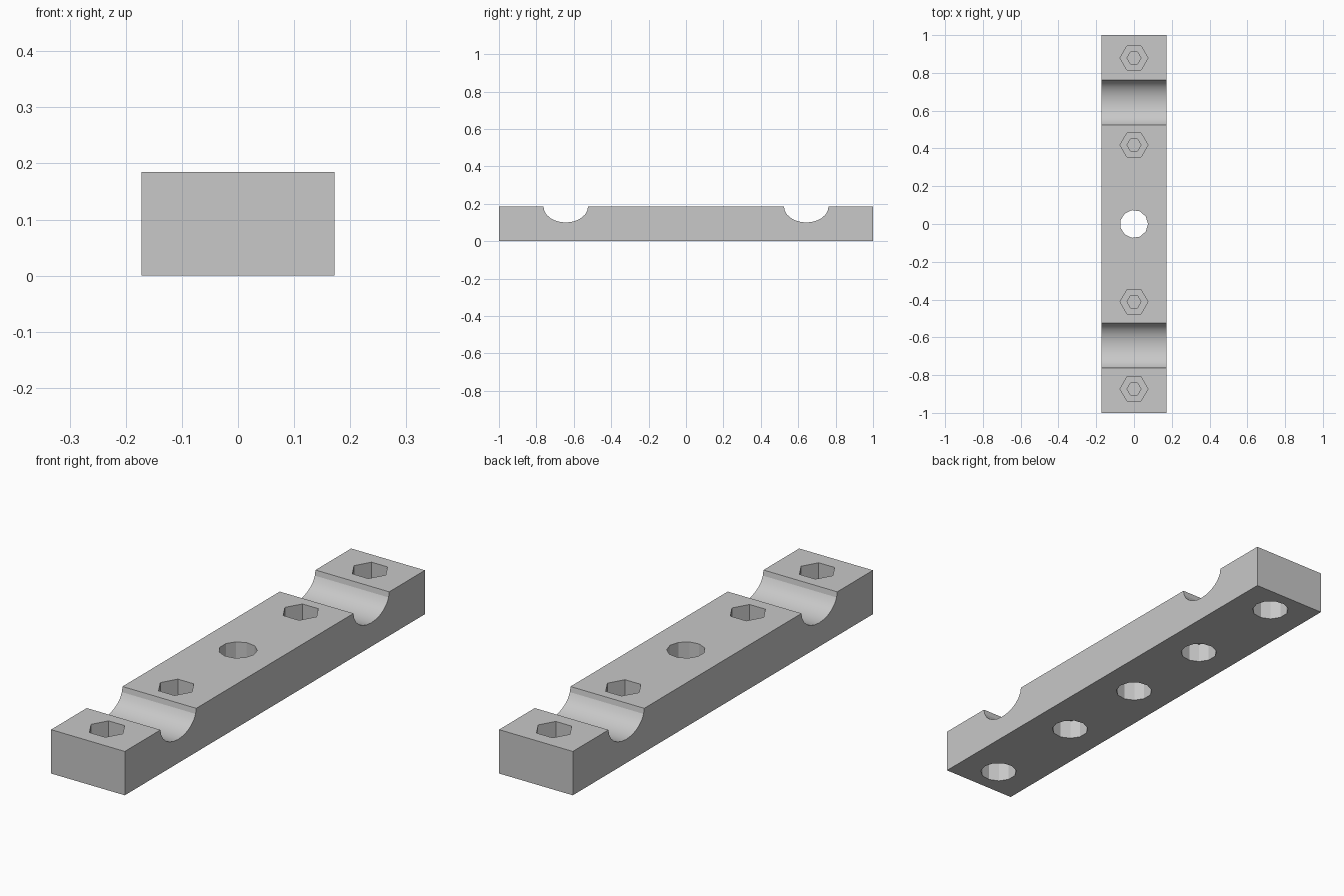
import bpy
import bmesh
from math import cos, sin, pi, radians

default = bpy.data.objects.get("Cube")
if default:
    bpy.data.objects.remove(default, do_unlink=True)

HALF_WIDTH = 0.172
HEIGHT = 0.185
GROOVE_Y, GROOVE_HALF, GROOVE_DEPTH = 0.643, 0.119, 0.085
HOLE_R, SCREW_R = 0.074, 0.037

grey = bpy.data.materials.new("plain grey")
grey.use_nodes = True
colour = (0.58, 0.58, 0.58, 1)
grey.diffuse_color = colour
grey.node_tree.nodes["Principled BSDF"].inputs["Base Color"].default_value = colour


def add_object(name, bm):
    bmesh.ops.recalc_face_normals(bm, faces=bm.faces)
    mesh = bpy.data.meshes.new(name)
    bm.to_mesh(mesh)
    bm.free()
    mesh.materials.append(grey)
    obj = bpy.data.objects.new(name, mesh)
    bpy.context.collection.objects.link(obj)
    return obj


def groove(centre, steps=12):
    """Shallow rounded trough, traced from +y to -y."""
    return [(centre + GROOVE_HALF * cos(pi * i / steps),
             HEIGHT - GROOVE_DEPTH * sin(pi * i / steps)) for i in range(steps + 1)]


# Bar: side profile with two grooves, extruded across the width
profile = [(-1, 0), (1, 0), (1, HEIGHT)]
profile += groove(GROOVE_Y) + groove(-GROOVE_Y) + [(-1, HEIGHT)]
bm = bmesh.new()
face = bm.faces.new([bm.verts.new((-HALF_WIDTH, y, z)) for y, z in profile])
side = bmesh.ops.extrude_face_region(bm, geom=[face])
new_verts = [v for v in side["geom"] if isinstance(v, bmesh.types.BMVert)]
bmesh.ops.translate(bm, verts=new_verts, vec=(2 * HALF_WIDTH, 0, 0))
bar = add_object("clamp_bar", bm)
bpy.context.view_layer.objects.active = bar
bar.select_set(True)


def drill(y, sides, radius, bottom, top):
    """Cut an upright prism out of the bar, one corner towards +x."""
    bm = bmesh.new()
    ring = [bm.verts.new((radius * cos(2 * pi * i / sides),
                          y + radius * sin(2 * pi * i / sides), bottom))
            for i in range(sides)]
    base = bm.faces.new(ring)
    up = bmesh.ops.extrude_face_region(bm, geom=[base])
    verts = [v for v in up["geom"] if isinstance(v, bmesh.types.BMVert)]
    bmesh.ops.translate(bm, verts=verts, vec=(0, 0, top - bottom))
    cutter = add_object("hole_cutter", bm)
    cutter.hide_render = True
    mod = bar.modifiers.new("hole", "BOOLEAN")
    mod.operation = "DIFFERENCE"
    mod.solver = "EXACT"
    mod.object = cutter
    bpy.ops.object.modifier_apply(modifier=mod.name)
    bpy.data.objects.remove(cutter, do_unlink=True)


# Central through hole
drill(0, 11, HOLE_R, -0.1, 0.3)

# Nut recess above, screw pit, thin web and round counterbore below
for y in (-0.873, -0.412, 0.418, 0.879):
    drill(y, 6, HOLE_R, 0.105, 0.3)
    drill(y, 6, SCREW_R, 0.09, 0.15)
    drill(y, 11, HOLE_R, -0.1, 0.082)

bpy.ops.object.shade_smooth_by_angle(angle=radians(18.5))
